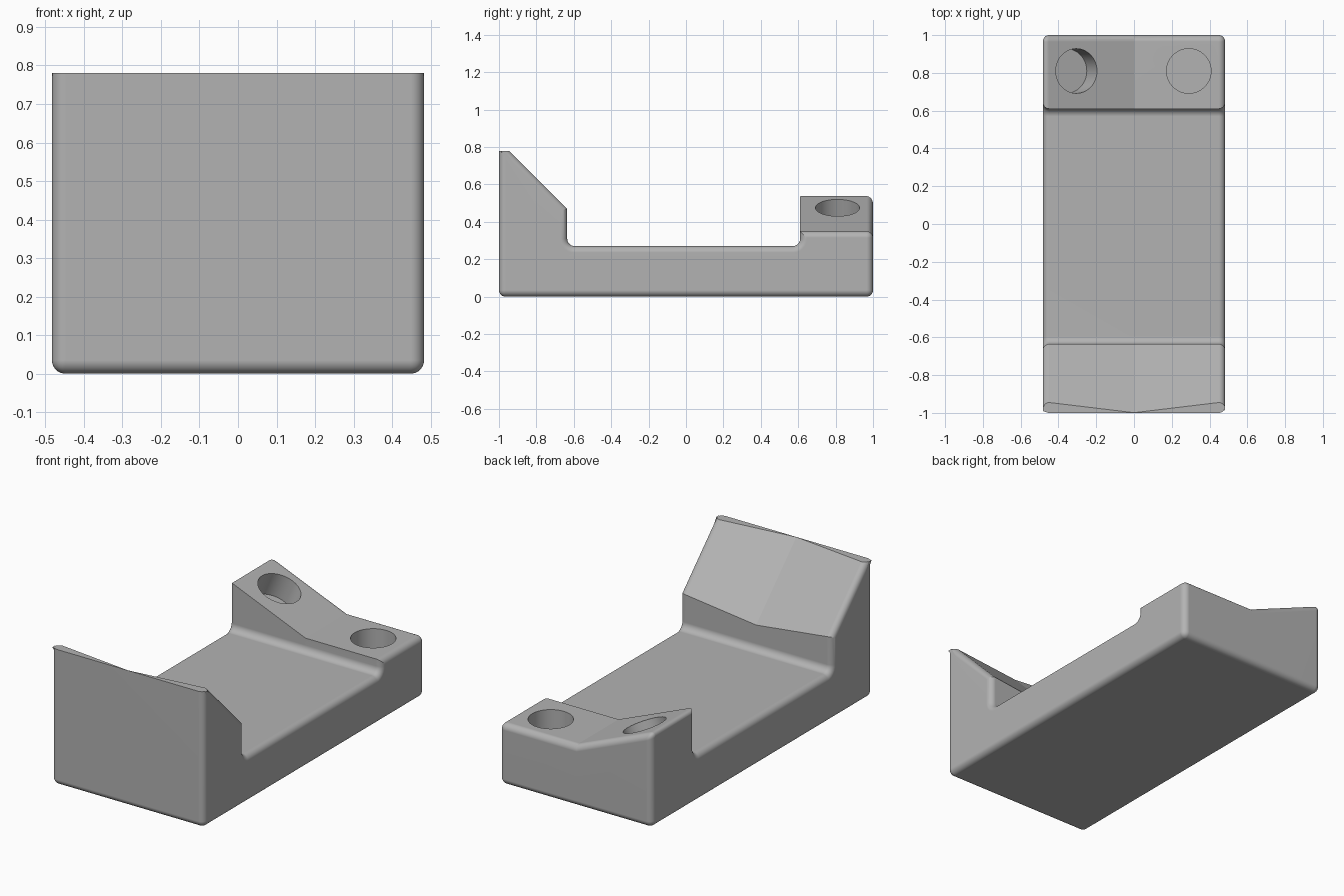
import bpy, bmesh, math
from mathutils import Vector, Matrix

if "Cube" in bpy.data.objects:
    bpy.data.objects.remove(bpy.data.objects["Cube"])

W = 0.483      # half width
R = 0.035      # edge rounding
F = 0.04       # inner fillet radius
TILT = 0.41    # slope of the raised rear pad

grey = bpy.data.materials.new("plain grey")
grey.diffuse_color = (0.45, 0.45, 0.45, 1)
grey.use_nodes = True
grey.node_tree.nodes["Principled BSDF"].inputs["Base Color"].default_value = grey.diffuse_color


def arc(cy, cz, a0, n=6):
    return [(cy + F * math.cos(math.radians(a0 + 90 * i / n)),
             cz + F * math.sin(math.radians(a0 + 90 * i / n))) for i in range(n + 1)]


def section(lift, pad):
    """Side profile (y, z): front wall, floor and rear pad."""
    return ([(-1, 0), (-1, 0.78), (-0.999 + lift, 0.78), (-0.635, 0.415 + lift)]
            + arc(-0.635 + F, 0.27 + F, 180) + arc(0.61 - F, 0.27 + F, 270)
            + [(0.61, pad), (1, pad), (1, 0)])


# Cradle body: three profiles skinned across the width
bm = bmesh.new()
rows = []
for x, lift, pad in ((-W, 0.058, 0.35 + TILT * W), (0, 0, 0.35), (W, 0.058, 0.35)):
    rows.append([bm.verts.new((x, y, z)) for y, z in section(lift, pad)])
n = len(rows[0])
for a, b in zip(rows, rows[1:]):
    for i in range(n):
        j = (i + 1) % n
        bm.faces.new((a[i], a[j], b[j], b[i]))
bm.faces.new(rows[0][::-1])
bm.faces.new(rows[2])
bmesh.ops.recalc_face_normals(bm, faces=bm.faces)

# Round the side outline, the bottom and the rear top edge
rounded = []
for e in bm.edges:
    p, q = (v.co for v in e.verts)
    side = abs(p.x) > W - 0.01 and abs(p.x - q.x) < 0.01
    lip = min(p.z, q.z) > 0.77
    across = abs(p.x - q.x) > 0.1
    bottom = across and max(p.z, q.z) < 0.01
    rear = across and min(p.y, q.y) > 0.99
    if (side and not lip) or bottom or rear:
        rounded.append(e)
bmesh.ops.bevel(bm, geom=rounded, offset=R, segments=8, profile=0.5,
                affect='EDGES', clamp_overlap=False)
mesh = bpy.data.meshes.new("cradle_body")
bm.to_mesh(mesh)
bm.free()
body = bpy.data.objects.new("cradle_body", mesh)
bpy.context.collection.objects.link(body)
mesh.materials.append(grey)
bpy.context.view_layer.objects.active = body


# Blind round holes, square to each half of the rear pad
def drill(name, centre, normal, depth=0.143):
    normal = Vector(normal).normalized()
    bpy.ops.mesh.primitive_cylinder_add(vertices=64, radius=0.118, depth=depth + 0.2)
    tool = bpy.context.object
    tool.name = name
    tool.data.materials.append(grey)
    turn = Vector((0, 0, 1)).rotation_difference(normal).to_matrix().to_4x4()
    tool.matrix_world = Matrix.Translation(Vector(centre) + normal * (0.1 - depth / 2)) @ turn
    tool.hide_render = True
    bpy.context.view_layer.objects.active = body
    mod = body.modifiers.new(name, 'BOOLEAN')
    mod.operation = 'DIFFERENCE'
    mod.solver = 'EXACT'
    mod.object = tool
    bpy.ops.object.modifier_apply(modifier=name)
    bpy.data.objects.remove(tool)


drill("flat_hole", (0.29, 0.81, 0.35), (0, 0, 1))
drill("tilted_hole", (-0.305, 0.81, 0.35 + TILT * 0.305), (TILT, 0, 1))

# Smooth rounds, crisp creases along the middle
bpy.ops.object.select_all(action='DESELECT')
body.select_set(True)
bpy.context.view_layer.objects.active = body
bpy.ops.object.shade_smooth_by_angle(angle=math.radians(18))
for e in body.data.edges:
    if all(abs(body.data.vertices[v].co.x) < 0.001 for v in e.vertices):
        e.use_edge_sharp = True
weighted = body.modifiers.new("flat_face_shading", 'WEIGHTED_NORMAL')
weighted.keep_sharp = True
